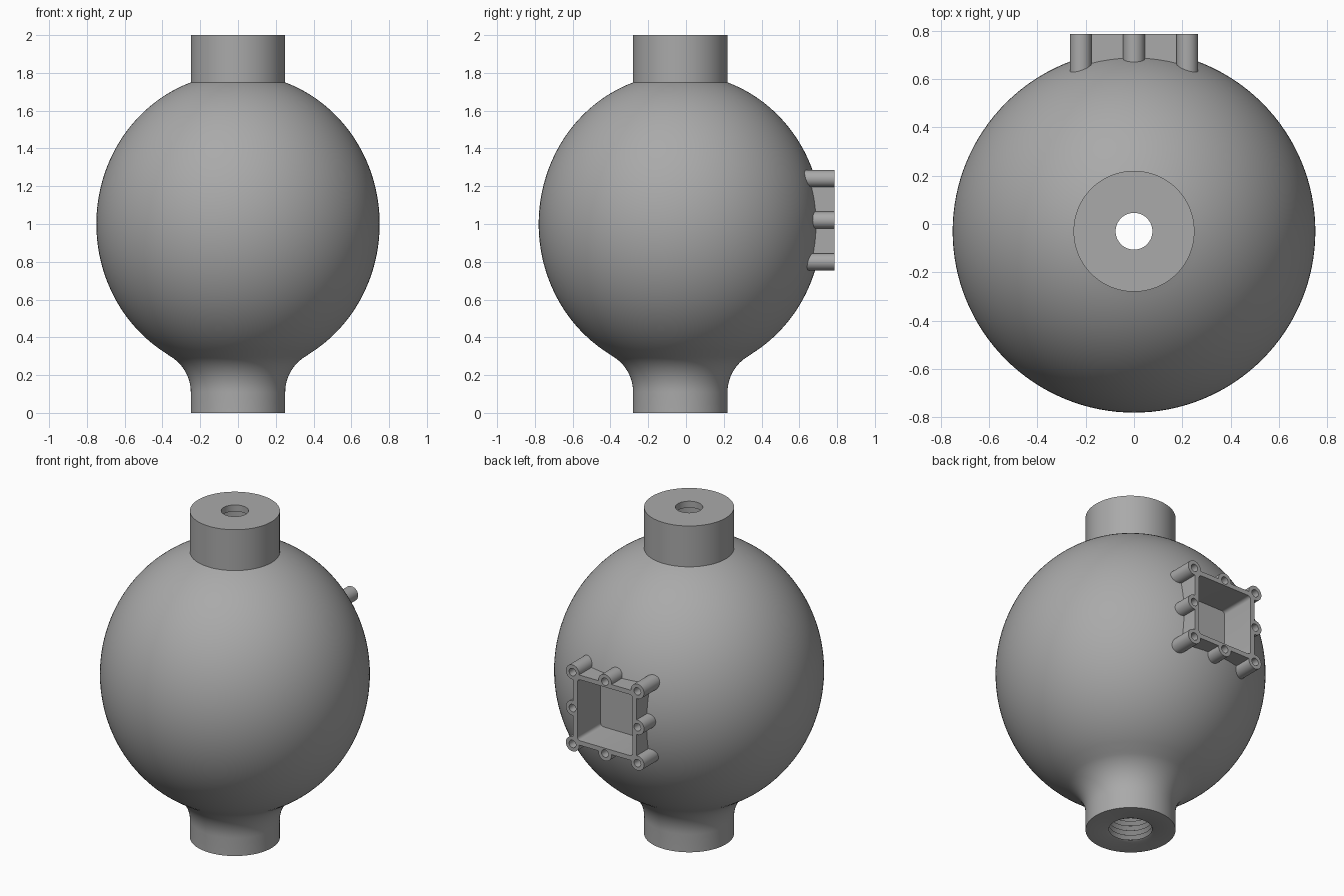
import bpy, bmesh, math
from mathutils import Matrix, Vector

cube = bpy.data.objects.get("Cube")
if cube:
    bpy.data.objects.remove(cube, do_unlink=True)

grey = bpy.data.materials.new("plain grey")
grey.use_nodes = True
colour = (0.4, 0.4, 0.4, 1)
grey.diffuse_color = colour
grey.node_tree.nodes["Principled BSDF"].inputs["Base Color"].default_value = colour

AXIS_Y = -0.03
PORT_Z = 1.02
BACK = 0.785
SPACING = 0.22


def make(name, bm):
    bmesh.ops.recalc_face_normals(bm, faces=bm.faces)
    mesh = bpy.data.meshes.new(name)
    bm.to_mesh(mesh)
    bm.free()
    mesh.materials.append(grey)
    obj = bpy.data.objects.new(name, mesh)
    bpy.context.collection.objects.link(obj)
    return obj


def block(name, half, y0, y1, round_corners=0):
    """Square block along y, optionally with rounded long edges."""
    bm = bmesh.new()
    bmesh.ops.create_cube(bm, size=1)
    bm.transform(Matrix.Translation((0, (y0 + y1) / 2, PORT_Z))
                 @ Matrix.Diagonal((half * 2, y1 - y0, half * 2, 1)))
    if round_corners:
        long_edges = [e for e in bm.edges
                      if abs(e.verts[0].co.y - e.verts[1].co.y) > 0.01]
        bmesh.ops.bevel(bm, geom=long_edges, offset=round_corners,
                        segments=4, affect='EDGES', profile=0.5)
    return make(name, bm)


def rod(name, x, z, radius, y0, y1):
    bm = bmesh.new()
    bmesh.ops.create_cone(bm, cap_ends=True, segments=32, radius1=radius,
                          radius2=radius, depth=y1 - y0)
    bm.transform(Matrix.Translation((x, (y0 + y1) / 2, z))
                 @ Matrix.Rotation(math.pi / 2, 4, 'X'))
    return make(name, bm)


def activate(obj):
    bpy.ops.object.select_all(action='DESELECT')
    obj.select_set(True)
    bpy.context.view_layer.objects.active = obj


def combine(target, tool, operation):
    mod = target.modifiers.new("combine", 'BOOLEAN')
    mod.operation, mod.solver, mod.object = operation, 'EXACT', tool
    activate(target)
    bpy.ops.object.modifier_apply(modifier=mod.name)
    bpy.data.objects.remove(tool, do_unlink=True)


# Body outline: lower neck, fillet, bulb, upper neck
profile = [(0.25, 0)]
for i in range(13):
    a = math.radians(180 - 60 * i / 12)
    profile.append((0.47 + 0.22 * math.cos(a), 0.11 + 0.22 * math.sin(a)))
start, end = -math.acos(0.36 / 0.75), math.acos(0.25 / 0.75)
for i in range(1, 65):
    a = start + (end - start) * i / 64
    profile.append((0.75 * math.cos(a), 1 + 0.795 * math.sin(a)))
profile += [(0.25, 2), (0.076, 2), (0.076, 1.96), (0.13, 1.96)]

# Bore with thread ridges at the lower mouth
pitch = 0.03
for i in range(9, -1, -1):
    profile += [(0.14, (i + 0.6) * pitch), (0.12, (i + 0.1) * pitch + 0.003)]
profile.append((0.135, 0))

bm = bmesh.new()
points = [bm.verts.new((r, AXIS_Y, z)) for r, z in profile]
edges = [bm.edges.new((points[i], points[(i + 1) % len(points)]))
         for i in range(len(points))]
bmesh.ops.spin(bm, geom=points + edges, cent=(0, AXIS_Y, 0), axis=(0, 0, 1),
               angle=math.tau, steps=128, use_merge=True)
bmesh.ops.remove_doubles(bm, verts=bm.verts, dist=0.0001)
body = make("bulb_body", bm)
combine(body, block("pocket_cutter", 0.2, 0.56, 1), 'DIFFERENCE')

# Square port frame with eight screw bosses
frame = block("port_frame", 0.215, 0.55, BACK)
spots = [(x * SPACING, PORT_Z + z * SPACING)
         for x in (-1, 0, 1) for z in (-1, 0, 1) if x or z]
for x, z in spots:
    combine(frame, rod("boss", x, z, 0.045, 0.58, BACK), 'UNION')
combine(frame, block("opening_cutter", 0.187, 0.4, 1, 0.02), 'DIFFERENCE')
for x, z in spots:
    combine(frame, rod("hole_cutter", x, z, 0.023, BACK - 0.1, 1), 'DIFFERENCE')

for obj in (body, frame):
    activate(obj)
    bpy.ops.object.shade_smooth_by_angle(angle=math.radians(30))
